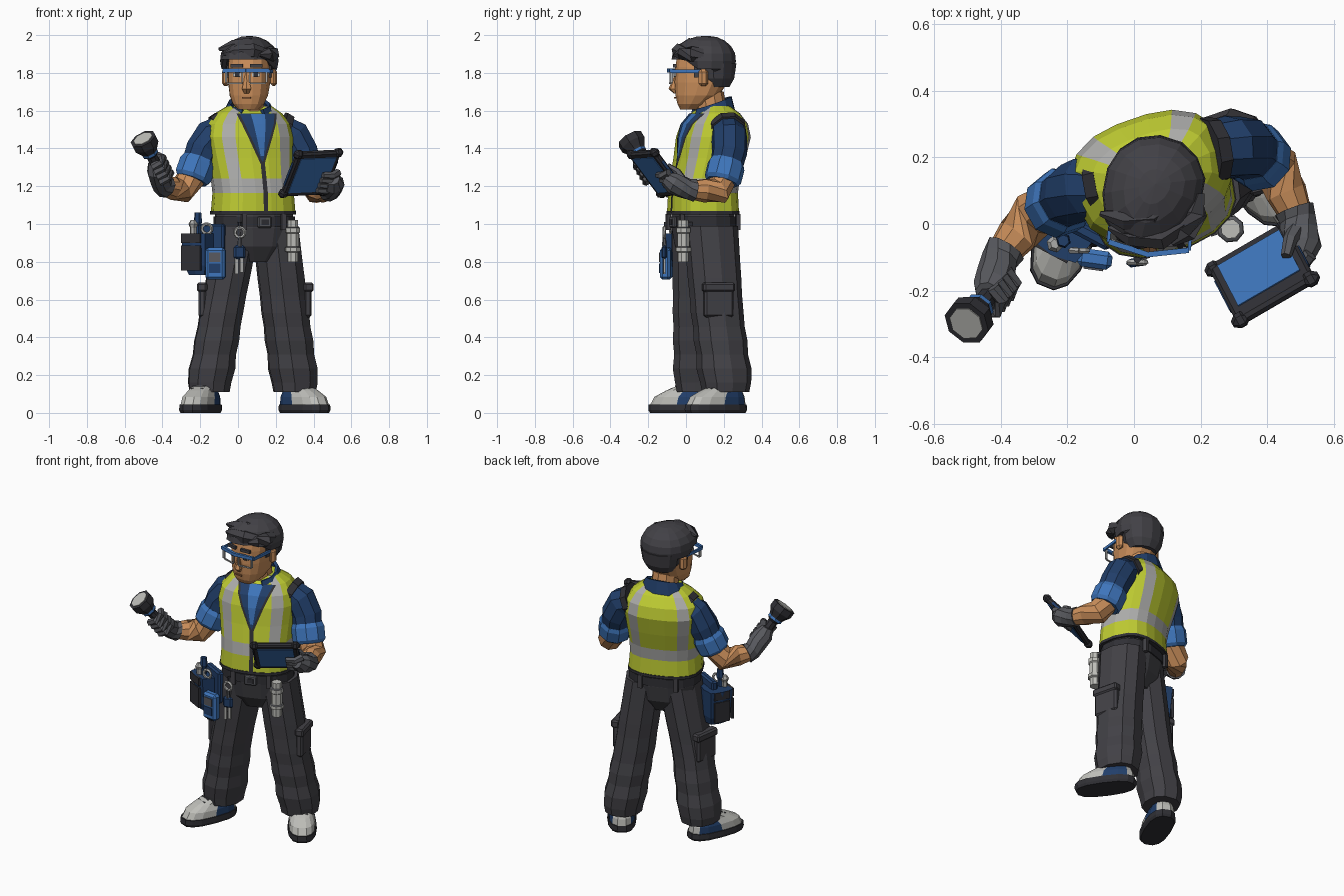
import bpy, bmesh, math
from mathutils import Vector, Matrix

if "Cube" in bpy.data.objects:
    bpy.data.objects.remove(bpy.data.objects["Cube"])

def mat(name, hexcode):
    lin = lambda c: c / 12.92 if c <= .04045 else ((c + .055) / 1.055) ** 2.4
    m = bpy.data.materials.new(name)
    m.diffuse_color = [lin(b / 255) for b in bytes.fromhex(hexcode)] + [1]
    m.use_nodes = True
    m.node_tree.nodes["Principled BSDF"].inputs["Base Color"].default_value = m.diffuse_color
    return m
CHAR, BLACK = mat("charcoal", "424146"), mat("black", "303035")
LIME, SILVER = mat("lime", "becb32"), mat("silver", "acacaa")
NAVY, BLUE = mat("navy", "213e69"), mat("blue", "3e75bb")
SKIN, GLOVE = mat("skin", "cb8f5b"), mat("glove_grey", "58595e")
SHOE, BROWN = mat("shoe_grey", "bebeb9"), mat("dark_skin", "a06a44")
turn = lambda deg: Matrix.Rotation(math.radians(deg), 3, 'Z')

def make(name, verts, faces, mats, idx=()):
    me = bpy.data.meshes.new(name)
    me.from_pydata([tuple(v) for v in verts], [], faces)
    for m in (mats if isinstance(mats, (list, tuple)) else [mats]):
        me.materials.append(m)
    for p, i in zip(me.polygons, idx): p.material_index = i
    bm = bmesh.new(); bm.from_mesh(me)
    bmesh.ops.recalc_face_normals(bm, faces=bm.faces)
    bm.to_mesh(me); bm.free()
    ob = bpy.data.objects.new(name, me)
    bpy.context.collection.objects.link(ob)
    return ob

def unit(n, p=2):
    f = lambda c: math.copysign(abs(c) ** (2 / p), c)
    return [(f(math.cos(math.tau * i / n)), f(math.sin(math.tau * i / n))) for i in range(n)]

def skin_rings(name, rings, mats, rule=None, skip=(), caps=True):
    n, verts, faces, idx = len(rings[0]), [v for r in rings for v in r], [], []
    for k in range(len(rings) - 1):
        for i in range(n):
            if i in skip: continue
            j = (i + 1) % n
            faces.append((k * n + i, k * n + j, k * n + n + j, k * n + n + i))
            idx.append(rule(k, i) if rule else 0)
    if caps:
        faces += [tuple(range(n))[::-1], tuple(range(len(verts) - n, len(verts)))]
    return make(name, verts, faces, mats, idx)

def loft(name, rings, mats, pts=None, yaw=0, slope=0, **kw):
    """Horizontal rings (x, y, z, half width, half depth), each turned by yaw."""
    pts, R = pts or unit(10), turn(yaw)
    return skin_rings(name, [[Vector((x, y, z)) + R @ Vector((u * a, v * b, slope * v * b))
                      for u, v in pts] for x, y, z, a, b in rings], mats, **kw)

def tube(name, path, radii, mats, n=8, **kw):
    """Round rings square to a path."""
    P, rings = [Vector(p) for p in path], []
    for i, r in enumerate(radii):
        t = (P[min(i + 1, len(P) - 1)] - P[max(i - 1, 0)]).normalized()
        a = t.cross(Vector((.3, 1, .2))).normalized(); b = t.cross(a)
        rings.append([P[i] + (a * u + b * v) * r for u, v in unit(n)])
    return skin_rings(name, rings, mats, **kw)

def box(name, loc, size, m, yaw=0, M=None, bevel=0):
    M = M or turn(yaw)
    vs = [Vector(loc) + M @ Vector((x * size[0] / 2, y * size[1] / 2, z * size[2] / 2))
          for x in (-1, 1) for y in (-1, 1) for z in (-1, 1)]
    ob = make(name, vs, [(0, 1, 3, 2), (4, 6, 7, 5), (0, 4, 5, 1), (2, 3, 7, 6), (0, 2, 6, 4), (1, 5, 7, 3)], m)
    if bevel:
        b = ob.modifiers.new("bevel", 'BEVEL'); b.width = bevel; b.segments = 1
    return ob

# vest: columns and rings are placed so the reflective bands follow whole faces
YAW, P = 19, 2.6
half = [.2, .52, .79, .93, 1]
cols = [-u for u in half[::-1]] + half
vv = lambda u: max(0, 1 - abs(u) ** P) ** (1 / P)
tp = [(u, -vv(u)) for u in cols] + [(u, vv(u)) for u in cols[-2:0:-1]]
torso = [(.08, .09, 1.06, .222, .175), (.08, .09, 1.165, .213, .17), (.073, .1, 1.24, .215, .17),
         (.06, .125, 1.35, .227, .175), (.05, .145, 1.46, .24, .18), (.05, .15, 1.53, .226, .16),
         (.055, .155, 1.585, .182, .115), (.06, .15, 1.625, .12, .07)]
def vest_rule(k, i):
    a = abs(tp[i][0] + tp[(i + 1) % len(tp)][0]) / 2
    return 1 if k == 1 or (.6 < a < .75 and k > 1) else 0
loft("safety_vest", torso, [LIME, SILVER], tp, YAW, rule=vest_rule)
loft("vest_hem", [(.08, .09, z, .225, .178) for z in (1.05, 1.068)], BLACK, tp, YAW)

# neckline, shirt and zip are thin plates that follow the chest surface
def chest(lx, z, off):
    for a, b in zip(torso, torso[1:]):
        if z <= b[2] + 1e-6: break
    t = (z - a[2]) / (b[2] - a[2])
    x, y, _, w, d = [p + (q - p) * t for p, q in zip(a, b)]
    return Vector((x, y, z)) + turn(YAW) @ Vector((lx, -d * vv(lx / w) - off, 0))
def plate(name, zs, width, m, off):
    vs = [chest(.01 + width(z) * (i / 2 - 1), z, off) for z in zs for i in range(5)]
    make(name, vs, [(r * 5 + i, r * 5 + i + 1, r * 5 + i + 6, r * 5 + i + 5)
                    for r in range(len(zs) - 1) for i in range(4)], m)
levels = [r[2] for r in torso]
vee = lambda z: min(.4 * (z - 1.325), .1)
plate("neckline_trim", [1.31] + levels[3:7], lambda z: max(.003, vee(z) + .014), BLACK, .004)
plate("shirt_front", [1.33] + levels[3:7], vee, NAVY, .007)
plate("undershirt", [1.36] + levels[4:7], lambda z: .004 + vee(z) * .36, BLUE, .0095)
plate("zip", levels[:4], lambda z: .012, BLACK, .006)
collar = loft("shirt_collar", [(.06, .135, 1.555, .158, .128), (.06, .135, 1.64, .112, .108)], NAVY,
              unit(12), YAW - 8, slope=.34, skip=(8, 9), caps=False)
collar.modifiers.new("thick", 'SOLIDIFY').thickness = .02

# hips and belt
hip = lambda x, y, z: Vector((.085, .09, z)) + turn(YAW) @ Vector((x, y, 0))
ring_at = lambda z, a, b: (.085, .09, z, a, b)
loft("trouser_hips", [ring_at(1.06, .208, .158), ring_at(.98, .212, .158), ring_at(.88, .19, .14),
                      ring_at(.8, .1, .09)], CHAR, unit(14, 2.4), YAW)
loft("belt", [ring_at(z, .218, .165) for z in (.985, 1.04)], BLACK, unit(14, 2.4), YAW)
box("belt_buckle", hip(0, -.168, 1.01), (.075, .02, .06), GLOVE, YAW, bevel=.006)
box("buckle_plate", hip(0, -.179, 1.01), (.04, .008, .03), BLACK, YAW)
for x in (-.11, .11):
    for y in (-.157, .157):
        box("belt_loop", hip(x, y, 1.01), (.026, .024, .085), CHAR, YAW)

# trouser legs: hip, knee and ankle joined, with folds that deepen downwards
def leg(name, yaw, top, knee, ankle):
    rows, n = [], 10
    for i in range(n + 1):
        t = i / n
        a, b, s = (top, knee, t * 2) if t < .5 else (knee, ankle, t * 2 - 1)
        x, y, z, w, d = [p + (q - p) * s for p, q in zip(a, b)]
        f = 1 + .045 * t * t * (1 if i % 2 else -1)
        rows.append((x, y, z, w * f, d * f))
    x, y, _, w, d = ankle
    loft(name, rows + [(x, y, .11, w * .88, d * .88)], CHAR, unit(10, 2.3), yaw)
leg("left_trouser_leg", YAW, (.195, .13, .99, .12, .145), (.25, .165, .53, .123, .137), (.3, .21, .16, .126, .14))
leg("right_trouser_leg", -10, (0, .065, .99, .12, .14), (-.088, .055, .53, .116, .124), (-.15, .07, .16, .122, .134))
for n, x, y, yaw in (("left", .352, .172, 14), ("right", -.178, .06, -8)):
    box(n + "_cargo_pocket", (x, y, .59), (.045, .16, .17), CHAR, yaw, bevel=.012)
    box(n + "_pocket_flap", (x * 1.01, y, .665), (.055, .172, .05), CHAR, yaw, bevel=.01)

# work shoes: dark sole, light upper with a blue side patch
fp = unit(14, 2.6)
def shoe_rule(k, i):
    u, v = fp[i][0] + fp[(i + 1) % 14][0], fp[i][1] + fp[(i + 1) % 14][1]
    return 1 if abs(u) > 1.6 and v > -.3 and k < 2 else 0
for n, cx, cy, yaw in (("right", -.198, -.02, -22), ("left", .352, .158, 35)):
    at = lambda y, z: Vector((cx, cy, z)) + turn(yaw) @ Vector((0, y, 0))
    foot = lambda rows: [(*at(y, z), a, b) for y, z, a, b in rows]
    loft(n + "_shoe_sole", foot([(0, 0, .079, .178), (0, .015, .087, .186), (0, .045, .085, .184)]), BLACK, fp, yaw)
    loft(n + "_shoe_upper", foot([(0, .04, .08, .178), (.01, .085, .077, .162), (.035, .118, .063, .122),
         (.07, .148, .06, .08), (.075, .19, .055, .07)]), [SHOE, NAVY], fp, yaw, rule=shoe_rule)
    for y in (-.045, -.02):
        box(n + "_shoe_lace", at(y, .147 + y / 2), (.07, .014, .014), GLOVE, yaw)

# head, in a frame turned slightly to the model's right
HY = -6
hd = lambda x, y, z: Vector((.06, .085, z)) + turn(HY) @ Vector((x, y, 0))
tube("neck", [(.06, .145, 1.53), (.06, .12, 1.69)], (.085, .08), SKIN, 10)
loft("head", [(*hd(0, y, z), a, b) for y, z, a, b in
     [(-.07, 1.607, .055, .045), (-.05, 1.635, .083, .08), (-.025, 1.68, .102, .115), (-.005, 1.75, .112, .14),
      (0, 1.83, .113, .142), (.005, 1.9, .108, .135), (.01, 1.95, .08, .1)]], SKIN, unit(14, 2.5), HY)
loft("nose", [(*hd(0, y, z), a, b) for y, z, a, b in ((-.135, 1.69, .014, .014), (-.145, 1.715, .026, .036),
     (-.138, 1.76, .015, .022), (-.13, 1.8, .012, .012))], SKIN, unit(6), HY + 30)
box("mouth", hd(0, -.143, 1.668), (.045, .008, .008), BROWN, HY)
for s in (-1, 1):
    face = lambda name, x, y, z, size, m, tilt=0, bevel=0: box(name, hd(s * x, y, z), size, m, HY + s * tilt, bevel=bevel)
    face("ear", .127, .02, 1.775, (.035, .05, .09), SKIN, 15, .014)
    face("sideburn", .109, -.012, 1.82, (.02, .035, .09), CHAR)
    face("eyebrow", .052, -.141, 1.838, (.065, .016, .018), CHAR, 8)
    face("eye_white", .05, -.139, 1.79, (.042, .009, .02), SHOE, 8)
    face("iris", .048, -.142, 1.79, (.024, .009, .024), BLACK, 8)
    face("glasses_top_rim", .06, -.165, 1.813, (.125, .016, .02), BLUE, 12)
    face("glasses_lower_rim", .062, -.16, 1.745, (.085, .008, .008), SILVER, 12)
    face("glasses_inner_rim", .02, -.168, 1.778, (.008, .008, .06), SILVER)
    face("glasses_outer_rim", .108, -.15, 1.778, (.01, .014, .06), SILVER)
    face("glasses_temple", .122, -.065, 1.808, (.01, .175, .018), BLUE)

# hair: one cap swept forward, trimmed along a hairline, with pointed locks
bm = bmesh.new()
bmesh.ops.create_uvsphere(bm, u_segments=14, v_segments=10, radius=1)
for v in bm.verts:
    x, y, z = v.co
    line = 1.76 if y > .25 else 1.82 if y > -.4 else 1.872
    full = 1 + .1 * max(0, z) * (1 - abs(z))
    front = max(0, -y)
    v.co = hd(x * .152 * full - .03 * front, .035 + y * (.2 if y < 0 else .145) * full,
              max(1.862 + z * .134 + .012 * front * z, line))
me = bpy.data.meshes.new("hair_cap"); bm.to_mesh(me); bm.free(); me.materials.append(CHAR)
bpy.context.collection.objects.link(bpy.data.objects.new("hair_cap", me))
loft("hair_nape", [(*hd(0, .075, z), a, a * .8) for z, a in ((1.725, .088), (1.77, .12), (1.85, .135))], CHAR, unit(12), HY)
def lock(*path):
    tube("hair_lock", [hd(*p) for p in path], (.03, .042, .034, .008), CHAR, 6)
lock((.1, -.06, 1.9), (.03, -.12, 1.915), (-.06, -.125, 1.91), (-.125, -.11, 1.9))
lock((.07, 0, 1.93), (0, -.06, 1.945), (-.08, -.08, 1.94), (-.155, -.07, 1.925))
lock((.12, .02, 1.9), (.125, -.04, 1.9), (.105, -.1, 1.9), (.07, -.14, 1.895))

# arms: armhole trim, sleeve, rolled cuff, forearm, glove
def arm(n, *points):
    sh, a, b, end, elbow, wrist, palm, tip = map(Vector, points)
    d, out = (end - b).normalized(), (a - sh).normalized()
    tube(n + "_armhole_trim", [sh - out * .02, sh + out * .022], (.106, .101), BLACK, 9)
    tube(n + "_sleeve", [sh, a, b, end], (.09, .096, .094, .086), NAVY, 9)
    tube(n + "_rolled_cuff", [end + d * t for t in (-.035, -.01, .065, .085)], (.09, .101, .1, .085), BLUE, 9)
    tube(n + "_forearm", [end + d * .055, elbow, elbow.lerp(wrist, .5), wrist], (.073, .074, .063, .048), SKIN, 9)
    tube(n + "_glove", [elbow.lerp(wrist, .84), wrist.lerp(palm, .1), wrist.lerp(palm, .5), palm, tip],
         (.062, .056, .058, .059, .038), GLOVE, 9)
arm("right", (-.09, .12, 1.49), (-.14, .11, 1.465), (-.185, .09, 1.39), (-.215, .07, 1.31),
    (-.3, .03, 1.18), (-.4, -.095, 1.2), (-.425, -.19, 1.285), (-.44, -.21, 1.33))
arm("left", (.235, .22, 1.49), (.29, .23, 1.465), (.335, .23, 1.38), (.36, .21, 1.3),
    (.425, .17, 1.175), (.49, .02, 1.18), (.505, -.065, 1.215), (.5, -.11, 1.24))

# hand torch with flared head
A, D = Vector((-.395, -.165, 1.235)), Vector((-.11, -.135, .22)).normalized()
tube("torch_body", [A + D * t for t in (0, .16, .175, .19, .2, .235, .275)],
     (.03, .03, .046, .046, .05, .072, .072), [BLACK, BLUE], rule=lambda k, i: int(k == 2))
tube("torch_lens", [A + D * .27, A + D * .279], (.054, .054), SHOE)
e1 = Vector((1, -.2, 0)); e1 = (e1 - D * D.dot(e1)).normalized(); e2 = D.cross(e1)
for k in range(4):
    tube("right_finger", [A + D * (.02 + .034 * k) + (e1 * math.cos(a) + e2 * math.sin(a)) * .05
                          for a in (-1.7, -.7, .3, 1.3)], [.021] * 4, GLOVE, 6)

# tablet held face up, with rugged corners
U, V = Vector((.86, .5, .04)).normalized(), Vector((.37, -.53, .77)).normalized()
N = U.cross(V).normalized(); V = N.cross(U)
TM = Matrix((U, V, N)).transposed()
tab = lambda u, v, n: Vector((.385, -.15, 1.27)) + U * u + V * v + N * n
UP = 1 if N.z > 0 else -1  # the screen is on the side that looks up
box("tablet_case", tab(0, 0, 0), (.27, .3, .034), BLACK, M=TM, bevel=.01)
box("tablet_screen", tab(0, -.01, .018 * UP), (.215, .21, .006), BLUE, M=TM)
box("tablet_back", tab(0, 0, -.018 * UP), (.215, .235, .006), BLUE, M=TM)
for a in (-1, 1):
    box("tablet_blue_edge", tab(a * .134, 0, 0), (.008, .15, .016), NAVY, M=TM)
    for b in (-1, 1):
        box("tablet_corner", tab(a * .122, b * .134, 0), (.055, .055, .046), BLACK, M=TM, bevel=.018)
for k in range(4):
    v = -.095 + .035 * k
    tube("left_finger", [tab(.155, v, -.02 * UP), tab(.11, v, -.04 * UP), tab(.055, v, -.034 * UP)], (.022, .021, .016), GLOVE, 6)
tube("left_thumb", [tab(.15, -.07, .02 * UP), tab(.125, -.03, .036 * UP), tab(.09, .02, .03 * UP)], (.026, .022, .016), GLOVE, 6)

# tool pouch on the right hip
box("pouch_backing", (-.145, -.025, .9), (.17, .04, .2), NAVY, -28, bevel=.01)
loft("tool_pouch", [(-.195, -.02, .73, .055, .06), (-.2, -.02, .78, .075, .075), (-.205, -.02, .95, .085, .085)],
     NAVY, unit(8, 4), -28)
for z, h in ((.82, .13), (.925, .05)):
    box("pouch_panel", Vector((-.203, -.02, z)) + turn(-28) @ Vector((-.01, -.078, 0)), (.115, .016, h), BLACK, -28)
    box("pouch_side_panel", Vector((-.203, -.02, z)) + turn(-28) @ Vector((-.076, 0, 0)), (.016, .1, h), BLACK, -28)
box("meter_body", (-.118, -.105, .79), (.105, .055, .17), BLUE, -8, bevel=.014)
for z, m in ((.825, GLOVE), (.765, NAVY)):
    box("meter_panel", (-.122, -.134, z), (.06, .008, .05), m, -8)
upright = lambda name, x, y, zs, rs, m, **kw: tube(name, [(x, y, z) for z in zs], rs, m, **kw)
upright("driver_handle", -.212, -.05, (.92, .99, 1.01, 1.06), (.016, .016, .023, .018), NAVY, n=6)
upright("wrench", -.237, -.06, (.9, .98, 1, 1.02), (.018, .018, .026, .014), SILVER, n=6)
upright("pliers_shank", -.165, -.075, (.88, .95), (.012, .012), SILVER, n=6)

# rings, key fob and hip torch on the belt
for name, x, y, z in (("pliers_ring", -.165, -.08, .975), ("key_ring", .01, -.115, .955)):
    turns = [math.tau * k / 10 for k in range(11)]
    tube(name, [(x + .026 * math.sin(a), y, z + .026 * math.cos(a)) for a in turns], [.009] * 11, SILVER, 5)
upright("key_strap", .01, -.105, (1.01, .975), (.012, .01), BLACK, n=6)
upright("fob_clip", .009, -.115, (.93, .88), (.01, .012), GLOVE, n=6)
box("key_fob", (.008, -.115, .85), (.065, .026, .075), NAVY, 8, bevel=.016)
for x in (-.008, .02):
    box("key", (x, -.115, .78 + x / 3), (.018, .01, .085), SILVER, 8)
upright("hip_torch", .29, -.015, (.8, .85, .855, .875, .88, .95, .955, .98, .985, 1.02),
        (.03, .03, .042, .042, .034, .034, .04, .04, .03, .03), [SHOE, GLOVE], rule=lambda k, i: int(k in (3, 7)))
box("hip_torch_clip", (.27, .015, .98), (.03, .04, .06), BLACK, YAW)
